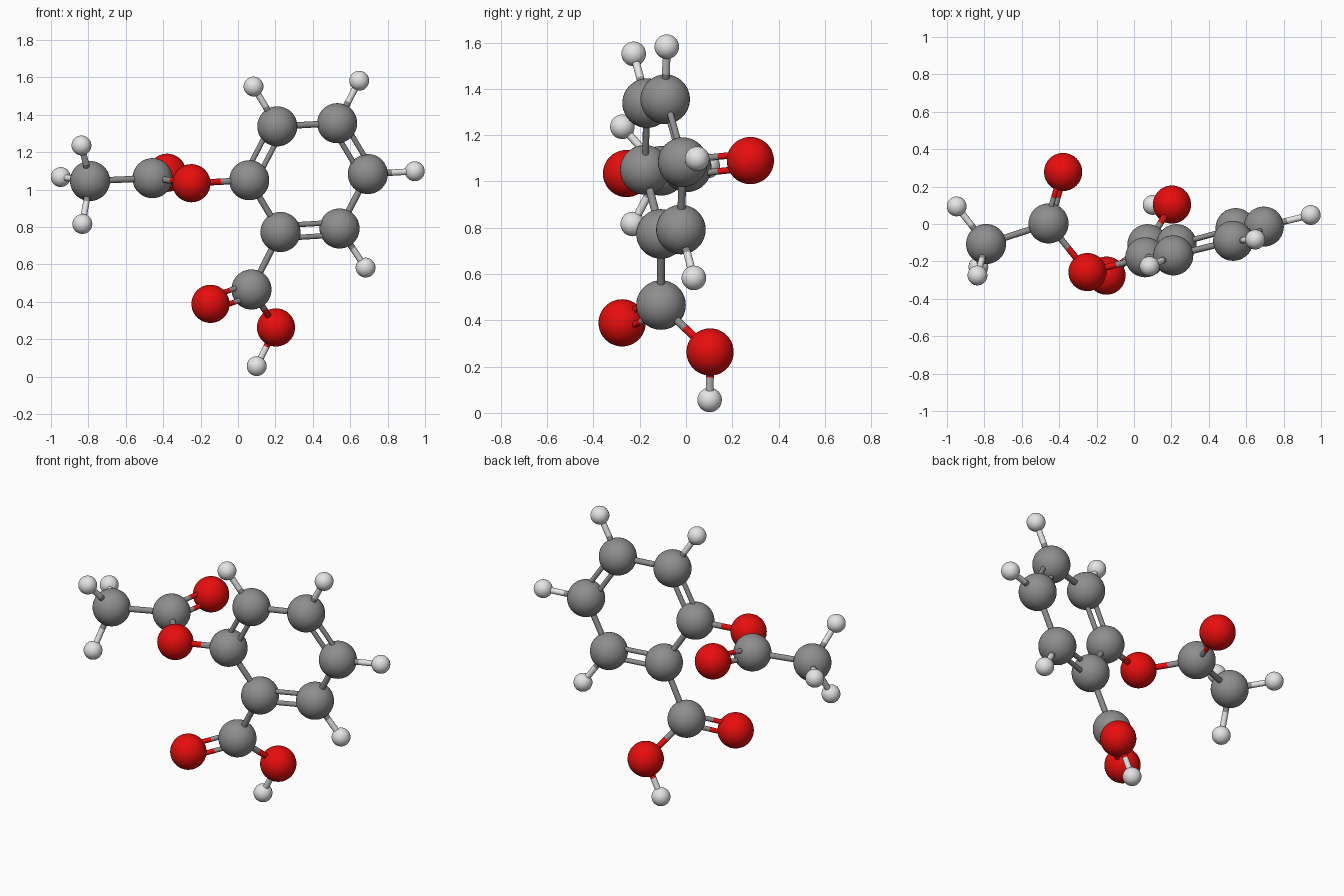
import bpy
import bmesh
from mathutils import Matrix, Vector

cube = bpy.data.objects.get("Cube")
if cube:
    bpy.data.objects.remove(cube, do_unlink=True)


def material(name, color):
    mat = bpy.data.materials.new(name)
    mat.use_nodes = True
    mat.diffuse_color = color
    mat.node_tree.nodes["Principled BSDF"].inputs["Base Color"].default_value = color
    return mat


# Element kinds: material and ball radius
KINDS = {
    "carbon": (material("grey", (0.27, 0.27, 0.27, 1)), 0.107),
    "oxygen": (material("red", (0.8, 0.004, 0.004, 1)), 0.102),
    "hydrogen": (material("white", (0.78, 0.78, 0.78, 1)), 0.053),
}

# Ball centres
ATOMS = {
    # six-sided ring
    "ring_carbon_a": (0.06, -0.178, 1.05),
    "ring_carbon_b": (0.227, -0.108, 0.773),
    "ring_carbon_c": (0.543, -0.022, 0.792),
    "ring_carbon_d": (0.694, -0.014, 1.083),
    "ring_carbon_e": (0.53, -0.09, 1.355),
    "ring_carbon_f": (0.21, -0.168, 1.338),
    "ring_hydrogen_c": (0.682, 0.034, 0.583),
    "ring_hydrogen_d": (0.945, 0.048, 1.098),
    "ring_hydrogen_e": (0.648, -0.083, 1.582),
    "ring_hydrogen_f": (0.083, -0.226, 1.551),
    # lower acid arm
    "acid_carbon": (0.072, -0.108, 0.466),
    "acid_oxygen_double": (-0.147, -0.276, 0.389),
    "acid_oxygen_single": (0.203, 0.104, 0.263),
    "acid_hydrogen": (0.1, 0.102, 0.056),
    # side arm
    "arm_oxygen_single": (-0.249, -0.257, 1.034),
    "arm_carbon": (-0.457, 0.003, 1.061),
    "arm_oxygen_double": (-0.379, 0.278, 1.09),
    "end_carbon": (-0.791, -0.107, 1.046),
    "end_hydrogen_top": (-0.837, -0.275, 1.236),
    "end_hydrogen_back": (-0.948, 0.094, 1.067),
    "end_hydrogen_bottom": (-0.832, -0.23, 0.816),
}

SINGLE = [
    ("ring_carbon_a", "ring_carbon_b"),
    ("ring_carbon_c", "ring_carbon_d"),
    ("ring_carbon_e", "ring_carbon_f"),
    ("ring_carbon_b", "acid_carbon"),
    ("acid_carbon", "acid_oxygen_single"),
    ("acid_oxygen_single", "acid_hydrogen"),
    ("ring_carbon_a", "arm_oxygen_single"),
    ("arm_oxygen_single", "arm_carbon"),
    ("arm_carbon", "end_carbon"),
]
SINGLE += [("ring_carbon_" + s, "ring_hydrogen_" + s) for s in "cdef"]
SINGLE += [("end_carbon", "end_hydrogen_" + s) for s in ("top", "back", "bottom")]

DOUBLE = [
    ("ring_carbon_b", "ring_carbon_c"),
    ("ring_carbon_d", "ring_carbon_e"),
    ("ring_carbon_f", "ring_carbon_a"),
    ("acid_carbon", "acid_oxygen_double"),
    ("arm_carbon", "arm_oxygen_double"),
]


def kind(atom):
    return KINDS[next(k for k in KINDS if k in atom)]


def add_object(name, bm, mats):
    mesh = bpy.data.meshes.new(name)
    for face in bm.faces:
        face.smooth = True
    bm.to_mesh(mesh)
    bm.free()
    for mat in mats:
        mesh.materials.append(mat)
    obj = bpy.data.objects.new(name, mesh)
    bpy.context.collection.objects.link(obj)
    return obj


def add_ball(name, centre):
    mat, radius = kind(name)
    bm = bmesh.new()
    bmesh.ops.create_uvsphere(bm, u_segments=40, v_segments=24, radius=radius)
    add_object(name, bm, [mat]).location = centre


def add_stick(bm, start, end, radius, index):
    """Open tube between two points, its ends hidden inside its neighbours."""
    axis = end - start
    matrix = Matrix.Translation((start + end) / 2) @ axis.to_track_quat("Z", "Y").to_matrix().to_4x4()
    old = set(bm.faces)
    bmesh.ops.create_cone(bm, cap_ends=False, segments=20, radius1=radius,
                          radius2=radius, depth=axis.length, matrix=matrix)
    for face in set(bm.faces) - old:
        face.material_index = index


def add_bond(a, b, radius, gap):
    """Each half of a bond takes the colour of the ball it touches."""
    p, q = Vector(ATOMS[a]), Vector(ATOMS[b])
    side = Vector((0, 1, 0)).cross(q - p).normalized() * gap
    bm = bmesh.new()
    for shift in ([side, -side] if gap else [Vector()]):
        middle = (p + q) / 2 + shift
        add_stick(bm, p + shift, middle, radius, 0)
        add_stick(bm, middle, q + shift, radius, 1)
    add_object("bond_" + a + "_to_" + b, bm, [kind(a)[0], kind(b)[0]])


# Balls
for atom, position in ATOMS.items():
    add_ball(atom, position)

# Single and paired sticks
for a, b in SINGLE:
    add_bond(a, b, 0.017, 0)
for a, b in DOUBLE:
    add_bond(a, b, 0.014, 0.034)
